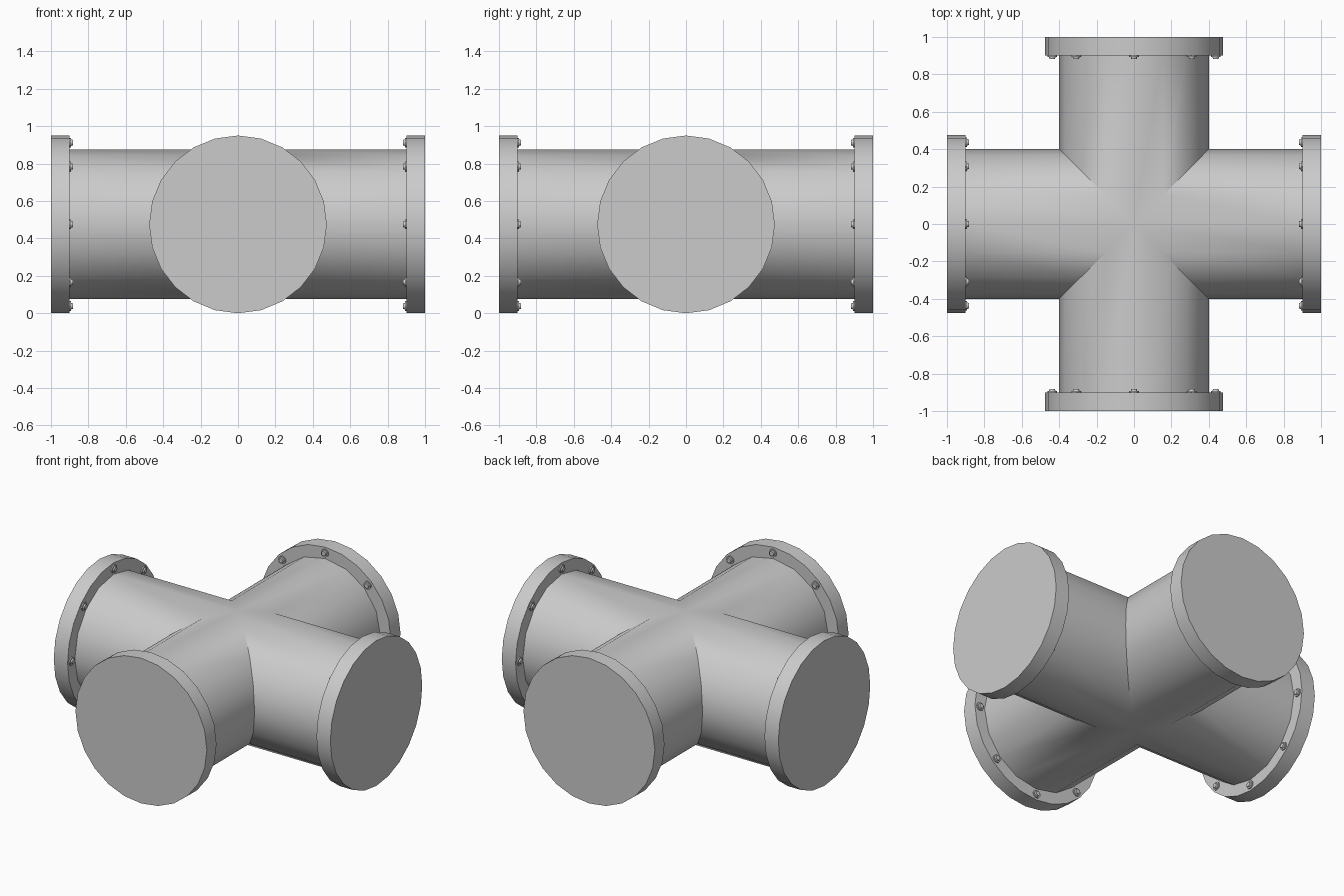
import bpy, bmesh
from math import sin, cos, pi, radians
from mathutils import Matrix, Vector

cube = bpy.data.objects.get("Cube")
if cube:
    bpy.data.objects.remove(cube, do_unlink=True)

PIPE_R, FLANGE_R = 0.4, 0.475
INNER, OUTER = 0.9, 1.0
PIPE_SIDES, FLANGE_SIDES, BOLTS = 16, 24, 8
CENTRE = Vector((0, 0, FLANGE_R))


def ring(bm, sides, radius, x_at, centre=(0, 0)):
    """Ring of vertices around the x axis; x_at gives x from the local y."""
    verts = []
    for i in range(sides):
        a = 2 * pi * i / sides
        y, z = radius * cos(a), radius * sin(a)
        verts.append(bm.verts.new((x_at(y), y + centre[0], z + centre[1])))
    return verts


def bridge(bm, a, b):
    for i in range(len(a)):
        j = (i + 1) % len(a)
        quad = [a[i], a[j], b[j], b[i]]
        bm.faces.new(quad)


def lathe(bm, sides, profile, centre=(0, 0)):
    """Closed solid through (x, radius) steps along the x axis."""
    rings = [ring(bm, sides, r, lambda y, x=x: x, centre) for x, r in profile]
    for a, b in zip(rings, rings[1:]):
        bridge(bm, a, b)
    bm.faces.new(rings[0])
    bm.faces.new(rings[-1])


def finish(name, bm, smooth_angle):
    bmesh.ops.remove_doubles(bm, verts=bm.verts, dist=0.0001)
    bmesh.ops.recalc_face_normals(bm, faces=bm.faces)
    bmesh.ops.translate(bm, verts=bm.verts, vec=CENTRE)
    mesh = bpy.data.meshes.new(name)
    bm.to_mesh(mesh)
    bm.free()
    obj = bpy.data.objects.new(name, mesh)
    bpy.context.collection.objects.link(obj)
    bpy.ops.object.select_all(action='DESELECT')
    obj.select_set(True)
    bpy.context.view_layer.objects.active = obj
    bpy.ops.object.shade_smooth_by_angle(angle=radians(smooth_angle))


def turned(bm, start, quarter):
    bm.verts.ensure_lookup_table()
    bmesh.ops.rotate(bm, verts=bm.verts[start:], cent=(0, 0, 0),
                     matrix=Matrix.Rotation(quarter * pi / 2, 3, 'Z'))


# Four mitred arms welded into one cross pipe
bm = bmesh.new()
for q in range(4):
    start = len(bm.verts)
    bridge(bm, ring(bm, PIPE_SIDES, PIPE_R, abs),
           ring(bm, PIPE_SIDES, PIPE_R, lambda y: INNER))
    turned(bm, start, q)
finish("cross_pipe", bm, 30)

# End flanges with their bolts
for q, side in enumerate(("left", "back", "right", "front")):
    bm = bmesh.new()
    lathe(bm, FLANGE_SIDES, [(INNER, FLANGE_R), (OUTER, FLANGE_R)])
    turned(bm, 0, q)
    finish(side + "_flange", bm, 30)

    bm = bmesh.new()
    for i in range(BOLTS):
        a = 2 * pi * i / BOLTS
        spot = (0.437 * cos(a), 0.437 * sin(a))
        lathe(bm, 12, [(INNER + 0.01, 0.026), (INNER - 0.008, 0.026),
                       (INNER - 0.008, 0.017), (INNER - 0.017, 0.015)], spot)
    turned(bm, 0, q)
    finish(side + "_bolts", bm, 30)
